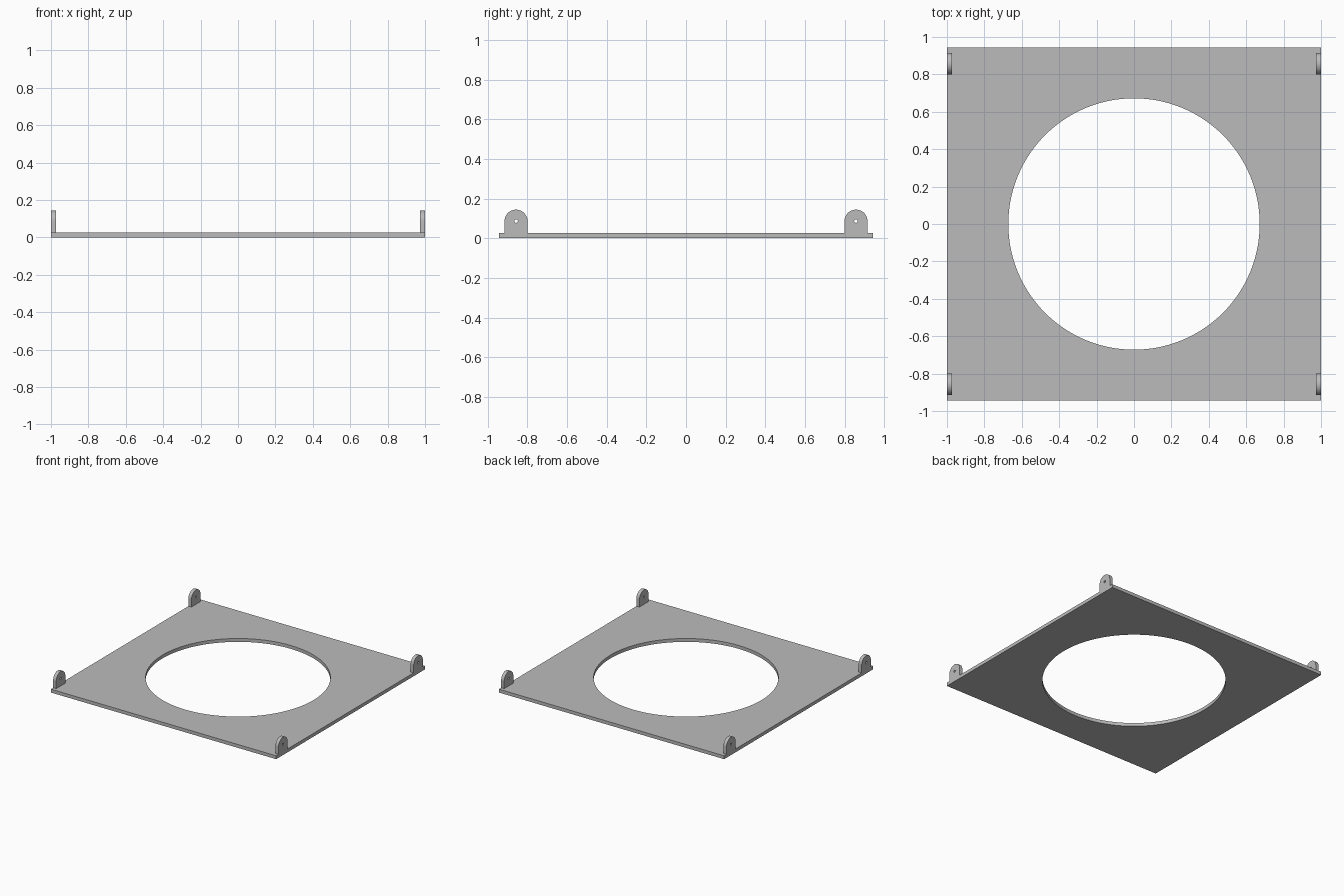
import bpy, bmesh
from math import pi, sin, cos
from mathutils import Matrix

cube = bpy.data.objects.get("Cube")
if cube:
    bpy.data.objects.remove(cube, do_unlink=True)

THICK = 0.027
HALF_X, HALF_Y = 1.0, 0.944
HOLE_R = 0.672
TAB_Y, TAB_R, TAB_Z = 0.857, 0.058, 0.086
PIN_R = 0.009

grey = bpy.data.materials.new("plain grey")
grey.use_nodes = True
colour = (0.5, 0.5, 0.5, 1)
grey.diffuse_color = colour
grey.node_tree.nodes["Principled BSDF"].inputs["Base Color"].default_value = colour


def arc(r, cy, start, end, n):
    """Points along an arc about (0, cy), end point left out."""
    step = (end - start) / n
    return [(r * cos(start + i * step), cy + r * sin(start + i * step)) for i in range(n)]


def cut_sheet(name, loops, matrix):
    """Extruded flat sheet: first loop is the outline, the others are holes."""
    curve = bpy.data.curves.new(name + "_profile", "CURVE")
    curve.dimensions = "2D"
    curve.fill_mode = "BOTH"
    curve.extrude = THICK / 2
    for loop in loops:
        spline = curve.splines.new("POLY")
        spline.points.add(len(loop) - 1)
        for point, (x, y) in zip(spline.points, loop):
            point.co = (x, y, 0, 1)
        spline.use_cyclic_u = True
    temp = bpy.data.objects.new(name + "_profile", curve)
    mesh = bpy.data.meshes.new_from_object(temp)
    bpy.data.objects.remove(temp)
    bpy.data.curves.remove(curve)

    # Weld caps to walls and place the part
    bm = bmesh.new()
    bm.from_mesh(mesh)
    bmesh.ops.remove_doubles(bm, verts=bm.verts, dist=0.0001)
    bmesh.ops.transform(bm, matrix=matrix, verts=bm.verts)
    bmesh.ops.recalc_face_normals(bm, faces=bm.faces)
    bm.to_mesh(mesh)
    bm.free()

    mesh.name = name
    mesh.materials.clear()
    mesh.materials.append(grey)
    obj = bpy.data.objects.new(name, mesh)
    bpy.context.collection.objects.link(obj)
    bpy.ops.object.select_all(action="DESELECT")
    obj.select_set(True)
    bpy.context.view_layer.objects.active = obj
    bpy.ops.object.shade_smooth_by_angle(angle=pi / 6)


# Base plate with the large round opening
rectangle = [(-HALF_X, -HALF_Y), (HALF_X, -HALF_Y), (HALF_X, HALF_Y), (-HALF_X, HALF_Y)]
cut_sheet("base_plate", [rectangle, arc(HOLE_R, 0, 0, 2 * pi, 128)],
          Matrix.Translation((0, 0, THICK / 2)))

# Four upright round-topped tabs with pin holes
upright = Matrix(((0, 0, 1), (1, 0, 0), (0, 1, 0))).to_4x4()
tab_outline = arc(TAB_R, TAB_Z, 0, pi, 32) + [(-TAB_R, TAB_Z), (-TAB_R, THICK), (TAB_R, THICK)]
pin_hole = arc(PIN_R, TAB_Z, 0, 2 * pi, 24)
for side, sx in (("left", 1), ("right", -1)):
    for end, sy in (("front", -1), ("back", 1)):
        place = Matrix.Translation((sx * (HALF_X - THICK / 2), sy * TAB_Y, 0))
        cut_sheet(f"{end}_{side}_tab", [tab_outline, pin_hole], place @ upright)
